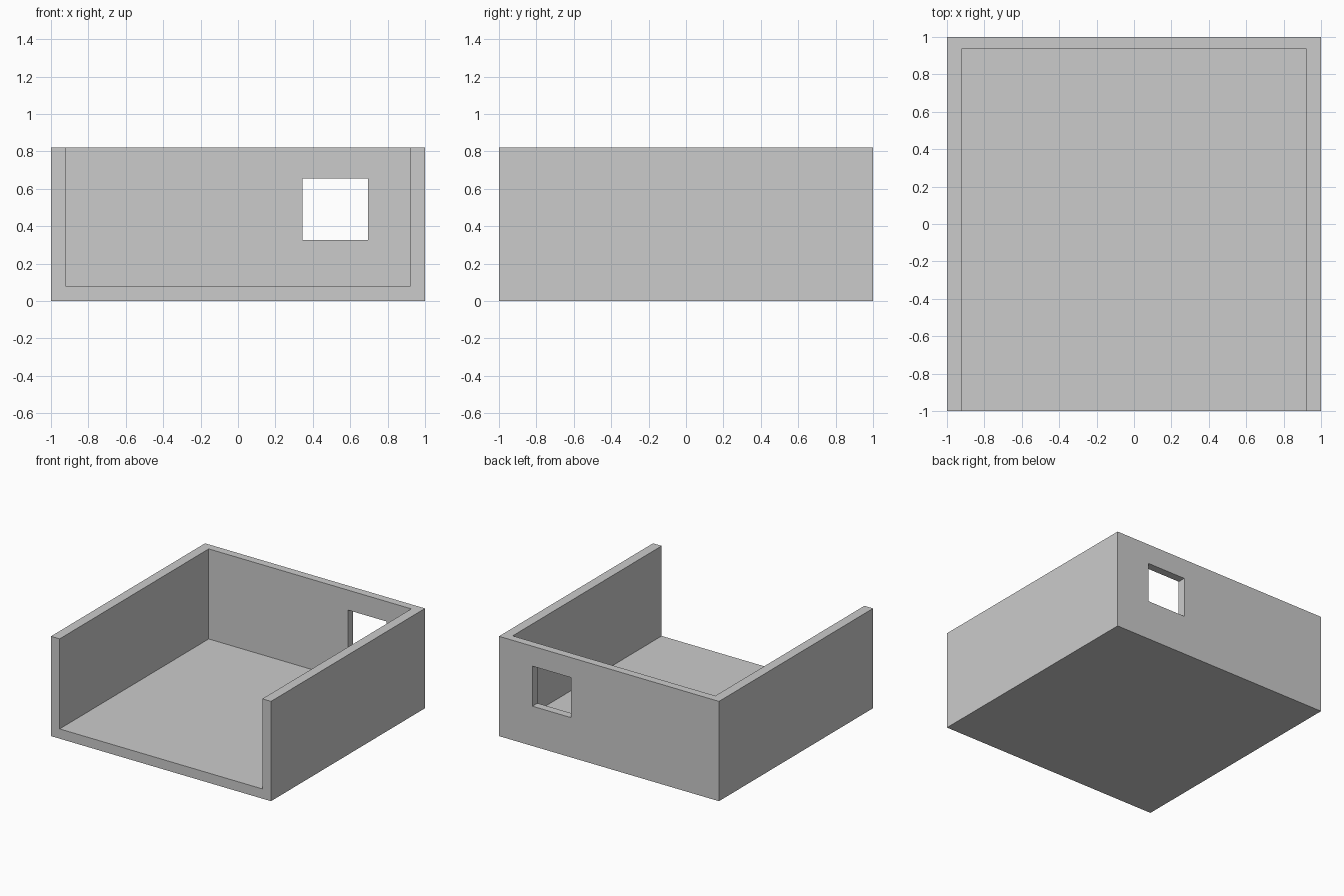
import bpy
from mathutils import Vector

if "Cube" in bpy.data.objects:
    bpy.data.objects.remove(bpy.data.objects["Cube"])


def box(name, lo, hi):
    """Axis-aligned box between two corners."""
    lo, hi = Vector(lo), Vector(hi)
    bpy.ops.mesh.primitive_cube_add(size=1, location=(lo + hi) / 2)
    ob = bpy.context.object
    ob.name = name
    ob.scale = hi - lo
    bpy.ops.object.transform_apply(location=True, rotation=False, scale=True)
    return ob


def cut(target, cutter):
    """Subtract cutter from target, then discard the cutter."""
    cutter.hide_render = True
    mod = target.modifiers.new(cutter.name, 'BOOLEAN')
    mod.operation = 'DIFFERENCE'
    mod.solver = 'EXACT'
    mod.object = cutter
    bpy.context.view_layer.objects.active = target
    bpy.ops.object.modifier_apply(modifier=mod.name)
    bpy.data.objects.remove(cutter)


HEIGHT = 0.82
SIDE_INNER = 0.921   # inner face of the side walls
BACK_INNER = 0.935   # inner face of the back wall
FLOOR = 0.08         # top of the floor slab

# Outer block of the room
room = box("room_shell", (-1, -1, 0), (1, 1, HEIGHT))

# Interior, open at the top and front
cut(room, box("interior_cutter", (-SIDE_INNER, -1.5, FLOOR),
              (SIDE_INNER, BACK_INNER, HEIGHT + 0.5)))

# Window through the back wall
cut(room, box("window_cutter", (0.345, 0.8, 0.327), (0.696, 1.2, 0.656)))
